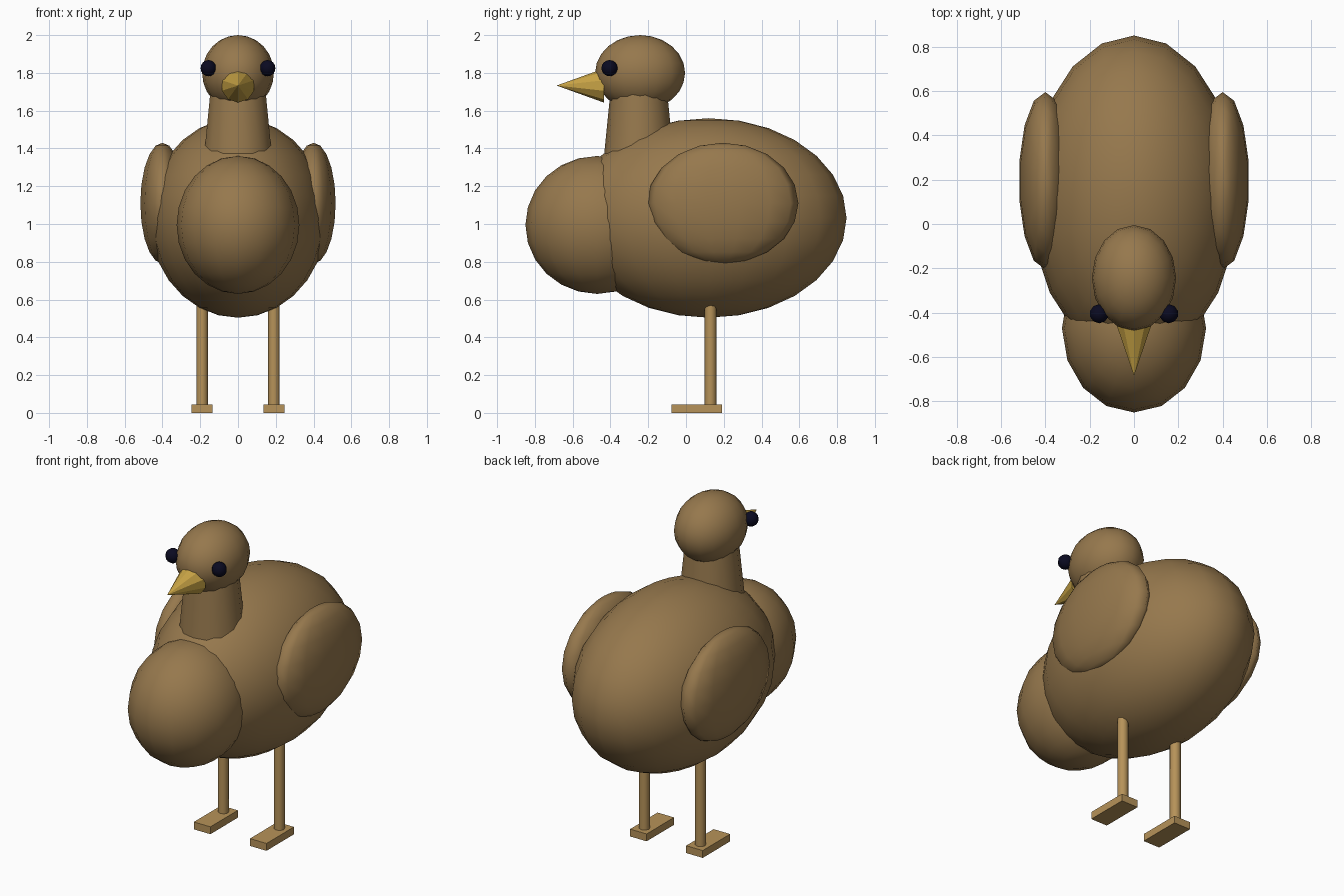
import bpy, math

if "Cube" in bpy.data.objects:
    bpy.data.objects.remove(bpy.data.objects["Cube"])


def material(name, rgb):
    m = bpy.data.materials.new(name)
    m.diffuse_color = (*rgb, 1.0)
    m.use_nodes = True
    m.node_tree.nodes["Principled BSDF"].inputs["Base Color"].default_value = m.diffuse_color
    return m


BROWN = material("brown feathers", (0.305, 0.188, 0.074))
TAN = material("tan legs", (0.47, 0.29, 0.10))
GOLD = material("golden beak", (0.58, 0.37, 0.06))
NAVY = material("dark eyes", (0.003, 0.003, 0.015))


def finish(name, mat, angle=None):
    ob = bpy.context.object
    ob.name = name
    ob.data.materials.append(mat)
    bpy.ops.object.transform_apply(location=False, rotation=True, scale=True)
    if angle:
        bpy.ops.object.shade_smooth_by_angle(angle=math.radians(angle))
    return ob


def ellipsoid(name, mat, loc, radii, segments, rings):
    bpy.ops.mesh.primitive_uv_sphere_add(segments=segments, ring_count=rings, radius=1, location=loc)
    bpy.context.object.scale = radii
    return finish(name, mat, 80)


def cone(name, mat, loc, r1, r2, depth, sides, rot=(0, 0, 0), angle=60):
    bpy.ops.mesh.primitive_cone_add(vertices=sides, radius1=r1, radius2=r2, depth=depth,
                                    location=loc, rotation=rot)
    return finish(name, mat, angle)


# Torso, breast, neck and head
ellipsoid("body", BROWN, (0, 0.12, 1.032), (0.47, 0.73, 0.528), 20, 14)
ellipsoid("breast", BROWN, (0, -0.47, 0.995), (0.325, 0.38, 0.365), 16, 12)
cone("neck", BROWN, (0, -0.25, 1.45), 0.20, 0.15, 0.5, 14)
ellipsoid("head", BROWN, (0, -0.243, 1.80), (0.19, 0.238, 0.20), 16, 12)

# Beak points forward
cone("beak", GOLD, (0, -0.56, 1.733), 0.09, 0, 0.25, 10, (math.pi / 2, 0, 0), 25)

# Paired parts
for side, s in (("left", 1), ("right", -1)):
    ellipsoid(side + "_eye", NAVY, (s * 0.157, -0.405, 1.825), (0.043,) * 3, 10, 8)
    ellipsoid(side + "_wing", BROWN, (s * 0.40, 0.195, 1.11), (0.12, 0.40, 0.32), 14, 10)
    cone(side + "_leg", TAN, (s * 0.19, 0.13, 0.33), 0.031, 0.031, 0.60, 8)
    bpy.ops.mesh.primitive_cube_add(size=1, location=(s * 0.19, 0.057, 0.0225))
    bpy.context.object.scale = (0.112, 0.265, 0.045)
    finish(side + "_foot", TAN)
